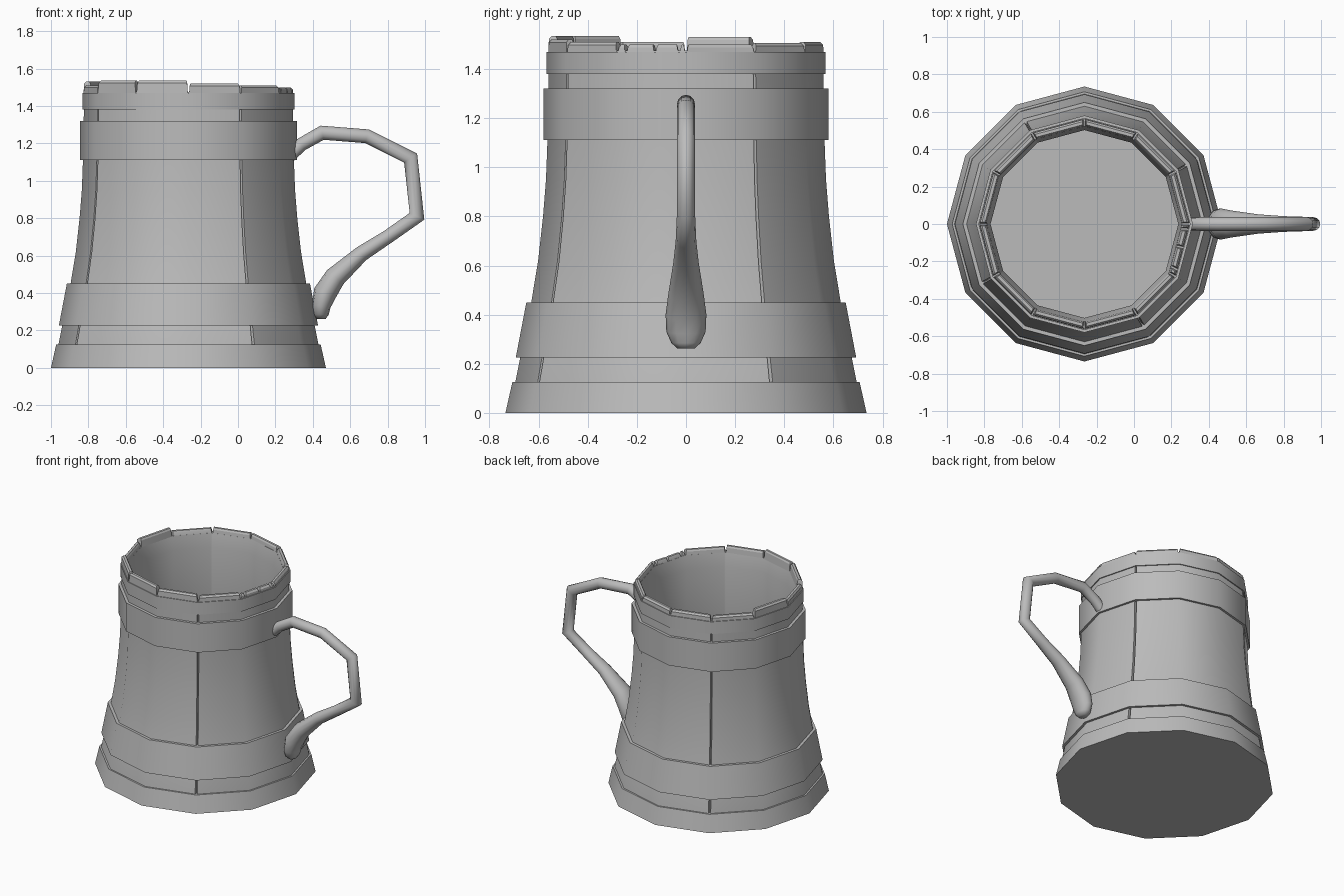
import bpy, bmesh
from math import sin, cos, pi, radians
from mathutils import Vector

if "Cube" in bpy.data.objects:
    bpy.data.objects.remove(bpy.data.objects["Cube"])

CX = -0.265          # axis of the vessel
SIDES = 12
STEP = 2 * pi / SIDES
SEAMS = (1, 4, 7, 10)  # corners that carry a stave seam

grey = bpy.data.materials.new("plain grey")
grey.use_nodes = True
grey.diffuse_color = (0.5, 0.5, 0.5, 1)
grey.node_tree.nodes["Principled BSDF"].inputs["Base Color"].default_value = (0.5, 0.5, 0.5, 1)


def finish(name, bm, angle=35):
    bmesh.ops.recalc_face_normals(bm, faces=bm.faces)
    mesh = bpy.data.meshes.new(name)
    bm.to_mesh(mesh)
    bm.free()
    mesh.materials.append(grey)
    ob = bpy.data.objects.new(name, mesh)
    bpy.context.collection.objects.link(ob)
    bpy.ops.object.select_all(action='DESELECT')
    ob.select_set(True)
    bpy.context.view_layer.objects.active = ob
    bpy.ops.object.shade_smooth_by_angle(angle=radians(angle))
    return ob


def polar(a, r, z):
    return Vector((CX + r * cos(a), r * sin(a), z))


def skin(bm, rings, caps=False, loop=False):
    """Bridge a list of vertex rings with quads."""
    n = len(rings[0])
    pairs = list(zip(rings, rings[1:]))
    if loop:
        pairs.append((rings[-1], rings[0]))
    for a, b in pairs:
        for i in range(n):
            j = (i + 1) % n
            bm.faces.new((a[i], a[j], b[j], b[i]))
    if caps:
        bm.faces.new(rings[0])
        bm.faces.new(rings[-1])


def lathe(name, profile, caps=False, loop=False, groove_rows=0):
    """Twelve-sided turning; the first groove_rows rows get seam grooves."""
    bm = bmesh.new()
    eps = radians(0.6)
    rings = []
    for row, (r, z) in enumerate(profile):
        ring = []
        for k in range(SIDES):
            a = k * STEP
            if groove_rows and k in SEAMS:
                edge = r * cos(STEP / 2) / cos(STEP / 2 - eps)
                depth = 0.02 if row < groove_rows else 0
                pts = ((a - eps, edge), (a, r - depth), (a + eps, edge))
            else:
                pts = ((a, r),)
            ring += [bm.verts.new(polar(b, q, z)) for b, q in pts]
        rings.append(ring)
    skin(bm, rings, caps, loop)
    return finish(name, bm)


# Hollow body: outer wall, lip, inner wall and floor
outer = [(0.705, 0.05), (0.695, 0.125), (0.675, 0.225), (0.63, 0.45), (0.602, 0.62),
         (0.582, 0.8), (0.57, 0.95), (0.564, 1.11), (0.56, 1.32), (0.558, 1.475)]
inner = [(0.522, 1.475), (0.502, 1.38), (0.504, 1.0), (0.53, 0.7), (0.565, 0.45), (0.61, 0.14)]
lathe("mug_body", outer + inner, caps=True, groove_rows=len(outer))

# Base and hoops
lathe("base", [(0.735, 0), (0.707, 0.125), (0.66, 0.125)], caps=True)
for name, r0, z0, r1, z1 in (("lower_hoop", 0.693, 0.225, 0.65, 0.45),
                             ("upper_hoop", 0.58, 1.11, 0.58, 1.32),
                             ("rim_hoop", 0.567, 1.38, 0.567, 1.47)):
    lathe(name, [(r0, z0), (r1, z1), (r1 - 0.04, z1), (r0 - 0.04, z0)], loop=True)


# Uneven stave ends along the rim, one or more per side
def stave_end(bm, k, t0, t1, top):
    c = 0.03
    rows = []
    for z, s, ro, ri in ((1.46, 0, 0.562, 0.52), (top - 0.012, c * 0.5, 0.56, 0.526),
                         (top, c, 0.55, 0.533)):
        row = []
        for r, t in ((ro, t0 + s), (ro, t1 - s), (ri, t1 - s), (ri, t0 + s)):
            p = polar(k * STEP, r, z).lerp(polar((k + 1) * STEP, r, z), t)
            row.append(bm.verts.new(p))
        rows.append(row)
    skin(bm, rows, caps=True)


heights = [1.5, 1.505, 1.51, 1.51, 1.505, 1.53, 1.51, 1.535, 1.535, 1.52, 1.51, 1.5]
bm = bmesh.new()
for k, top in enumerate(heights):
    cuts = (0, 0.13, 0.55, 0.9, 1) if k == SIDES - 1 else (0, 1)
    for t0, t1 in zip(cuts, cuts[1:]):
        stave_end(bm, k, t0 + 0.01, t1 - 0.01, top)
finish("rim_staves", bm, 20)

# Handle: x, z, half thickness in the plane, half width in y
path = [(0.27, 1.13, 0.036, 0.036), (0.34, 1.195, 0.036, 0.036), (0.45, 1.257, 0.037, 0.037),
        (0.69, 1.238, 0.037, 0.037), (0.923, 1.122, 0.037, 0.037), (0.957, 0.81, 0.037, 0.037),
        (0.80, 0.70, 0.037, 0.042), (0.66, 0.61, 0.042, 0.052), (0.52, 0.485, 0.057, 0.072),
        (0.465, 0.40, 0.062, 0.083), (0.445, 0.33, 0.05, 0.08), (0.443, 0.285, 0.042, 0.06),
        (0.443, 0.262, 0.026, 0.035)]
bm = bmesh.new()
rings = []
for i, (x, z, thick, wide) in enumerate(path):
    here = Vector((x, 0, z))
    before = Vector((path[max(i - 1, 0)][0], 0, path[max(i - 1, 0)][1]))
    last = min(i + 1, len(path) - 1)
    after = Vector((path[last][0], 0, path[last][1]))
    d0 = (here - before).normalized() if i else (after - here).normalized()
    d1 = (after - here).normalized() if last > i else d0
    tangent = (d0 + d1).normalized()
    miter = 1 / max(tangent.dot(d1), 0.6)
    side = Vector((tangent.z, 0, -tangent.x))
    rings.append([bm.verts.new(here + side * thick * miter * cos(a) + Vector((0, wide * sin(a), 0)))
                  for a in (2 * pi * j / 12 for j in range(12))])
skin(bm, rings, caps=True)
finish("handle", bm, 60)
